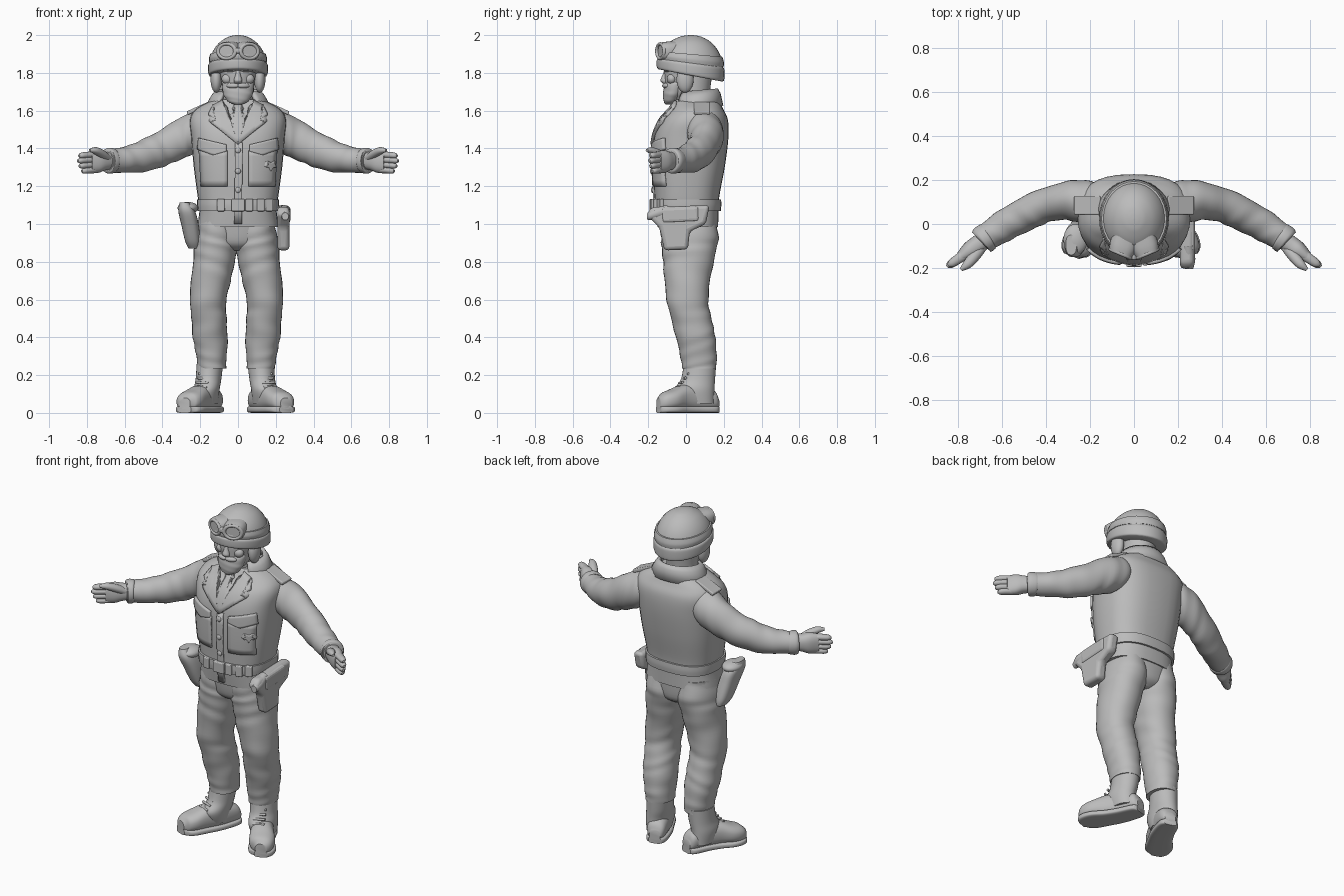
import bpy, bmesh, math
from mathutils import Vector

if "Cube" in bpy.data.objects:
    bpy.data.objects.remove(bpy.data.objects["Cube"])

grey = bpy.data.materials.new("plain grey")
grey.use_nodes = True
grey.diffuse_color = (0.5, 0.5, 0.5, 1)
grey.node_tree.nodes["Principled BSDF"].inputs["Base Color"].default_value = (0.5, 0.5, 0.5, 1)


def finish(name, bm, angle=40):
    bmesh.ops.recalc_face_normals(bm, faces=bm.faces)
    mesh = bpy.data.meshes.new(name)
    bm.to_mesh(mesh)
    bm.free()
    ob = bpy.data.objects.new(name, mesh)
    bpy.context.collection.objects.link(ob)
    mesh.materials.append(grey)
    bpy.ops.object.select_all(action='DESELECT')
    ob.select_set(True)
    bpy.context.view_layer.objects.active = ob
    bpy.ops.object.shade_smooth_by_angle(angle=math.radians(angle))
    return ob


def spline(rings, t):
    """Smooth interpolation through rings, t counted in spans."""
    i = min(int(t), len(rings) - 2)
    f = t - i
    p = [rings[max(0, min(len(rings) - 1, i + k))] for k in (-1, 0, 1, 2)]
    return [0.5 * (2 * b + (c - a) * f + (2 * a - 5 * b + 4 * c - d) * f * f
                   + (3 * b - a - 3 * c + d) * f ** 3) for a, b, c, d in zip(*p)]


def oval(theta, n):
    c, s = math.cos(theta), math.sin(theta)
    return (math.copysign(abs(c) ** (2 / n), c), math.copysign(abs(s) ** (2 / n), s))


def loft(name, rings, side=1, n=2.0, fold=0.0, steps=6, sides=32, shift=0.0, warp=None):
    """Skin rings of (x, y, z, half width, half height); side=-1 mirrors."""
    bm = bmesh.new()
    total = Vector(rings[-1][:3]) - Vector(rings[0][:3])
    upright = abs(total.normalized().z) > 0.75
    count = (len(rings) - 1) * steps
    samples = [spline(rings, i / steps) for i in range(count + 1)]
    loops = []
    for i, (x, y, z, a, b) in enumerate(samples):
        u, v = Vector((1, 0, 0)), Vector((0, 1, 0))
        if not upright:
            d = Vector(samples[min(i + 1, count)][:3]) - Vector(samples[max(i - 1, 0)][:3])
            v = Vector((0, 0, 1))
            u = v.cross(d).normalized()
        loop = []
        for k in range(sides):
            th = math.tau * k / sides
            c, s = oval(th, n)
            # Slanted cloth folds that fade around the limb and along it
            r = 1 + fold * math.sin(i + 3 * math.sin(th + .15 * i)) * (.6 + .4 * math.sin(th * 2 + .7 * i))
            p = Vector((x, y, z)) + u * (a * c * r) + v * (b * s * r)
            if warp:
                p = warp(p)
            loop.append(bm.verts.new((side * p.x + shift, p.y, p.z)))
        loops.append(loop)
    for l0, l1 in zip(loops, loops[1:]):
        for k in range(sides):
            bm.faces.new((l0[k], l0[k - 1], l1[k - 1], l1[k]))
    bm.faces.new(loops[0])
    bm.faces.new(loops[-1])
    return finish(name, bm)


def ball(name, loc, scale, rot=0.0):
    bpy.ops.mesh.primitive_uv_sphere_add(segments=24, ring_count=14, location=loc, rotation=(0, 0, rot))
    ob = bpy.context.object
    ob.name, ob.scale = name, scale
    ob.data.materials.append(grey)
    bpy.ops.object.shade_smooth()


def bevel(ob, width):
    m = ob.modifiers.new("soft edges", 'BEVEL')
    m.width, m.segments = width, 3


def box(name, loc, size, rot=(0, 0, 0), soft=0.006):
    bpy.ops.mesh.primitive_cube_add(size=1, location=loc, rotation=rot)
    ob = bpy.context.object
    ob.name, ob.scale = name, size
    bpy.ops.object.transform_apply(location=False, rotation=False, scale=True)
    ob.data.materials.append(grey)
    bevel(ob, soft)


# Jacket body
N = 2.6
torso = [(0, .01, .985, .216, .16), (0, .005, 1.08, .204, .168), (0, .005, 1.15, .214, .172),
         (0, .015, 1.3, .234, .19), (0, .027, 1.45, .247, .197), (0, .045, 1.55, .255, .177),
         (0, .058, 1.61, .22, .138), (0, .06, 1.66, .125, .112)]
loft("jacket_body", torso, n=N)


def chest(x, z):
    """Front surface of the jacket."""
    lo, hi = 0.0, len(torso) - 1.0
    for _ in range(24):
        mid = (lo + hi) / 2
        if spline(torso, mid)[2] < z:
            lo = mid
        else:
            hi = mid
    _, y, _, a, b = spline(torso, lo)
    return y - b * max(0.05, 1 - min(1, abs(x) / a) ** N) ** (1 / N)


def patch(name, outline, thick=0.016, side=1):
    """Cloth plate laid on the jacket front, outline in (x, z)."""
    bm = bmesh.new()
    bm.faces.new([bm.verts.new((side * x, 0, z)) for x, z in outline])
    bmesh.ops.triangulate(bm, faces=bm.faces)
    bmesh.ops.subdivide_edges(bm, edges=bm.edges, cuts=5, use_grid_fill=True)
    for v in bm.verts:
        v.co.y = chest(v.co.x, v.co.z) - 0.003
    m = finish(name, bm).modifiers.new("cloth", 'SOLIDIFY')
    m.thickness, m.offset = thick, 0


patch("placket", [(-.02, 1.0), (.02, 1.0), (.025, 1.43), (-.015, 1.43)], 0.01)
patch("tie", [(-.02, 1.64), (.02, 1.64), (.014, 1.59), (.032, 1.47), (0, 1.42), (-.032, 1.47), (-.014, 1.59)], 0.02)
for z in (1.39, 1.28, 1.18):
    ball("button", (0, chest(0, z) - .008, z), (.015, .008, .015))
star = [((.03 if k % 2 else .015) * math.sin(k * math.pi / 5) + .17,
         (.03 if k % 2 else .015) * math.cos(k * math.pi / 5) + 1.31) for k in range(10)]
patch("star_badge", star, 0.024)

# Turned-up collar, open at the throat
bm = bmesh.new()
rows = []
for k in range(25):
    a = math.radians(-50 + 280 * k / 24)
    c, s = math.cos(a), math.sin(a)
    rows.append([bm.verts.new(p) for p in ((.112 * c, .06 + .10 * s, 1.702 + .01 * s),
                                           (.135 * c, .058 + .116 * s, 1.672 + .016 * s),
                                           (.172 * c, .056 + .132 * s, 1.605 + .02 * s))])
for r0, r1 in zip(rows, rows[1:]):
    for j in (0, 1):
        bm.faces.new((r0[j], r0[j + 1], r1[j + 1], r1[j]))
m = finish("collar", bm).modifiers.new("cloth", 'SOLIDIFY')
m.thickness, m.offset = 0.02, 0

# Belt, buckle, pouches
loft("belt", [(0, .004, 1.07, .214, .18), (0, .004, 1.1, .217, .183), (0, .004, 1.13, .218, .182)], n=N)
box("buckle", (0, -.183, 1.1), (.07, .022, .065))
for x in (-.09, .06, .12, .165):
    box("belt_pouch", (x, chest(x, 1.1) - .014, 1.1), (.04, .022, .065), (0, 0, x * 1.8))

# Head, beard and nose
loft("neck", [(0, .04, 1.58, .085, .085), (0, .035, 1.68, .085, .09), (0, .04, 1.8, .09, .1)])
loft("face", [(0, -.035, 1.66, .05, .06), (0, -.02, 1.7, .078, .085), (0, -.012, 1.76, .09, .1),
              (0, -.005, 1.82, .1, .108), (0, 0, 1.9, .1, .1)])
loft("beard", [(0, -.088, 1.632, .02, .02), (0, -.08, 1.65, .055, .038), (0, -.068, 1.69, .078, .053),
               (0, -.055, 1.735, .084, .06), (0, -.045, 1.76, .075, .052)], fold=.02)
loft("nose", [(0, -.11, 1.745, .018, .013), (0, -.115, 1.76, .022, .02), (0, -.107, 1.79, .014, .017),
              (0, -.1, 1.82, .012, .014)])


# Helmet with tilted rim, band and strap
def tilt_rim(p):
    p.z -= .19 * (p.y - .02) * max(0, 1 - (p.z - 1.79) / .2)
    return p


dome = [(0, .025, 1.795, .14, .165), (0, .025, 1.84, .15, .172)]
dome += [(0, .025, 1.84 + .16 * math.sin(e), .15 * math.cos(e), .172 * math.cos(e))
         for e in (.3, .6, .9, 1.2, 1.4, 1.55)]
loft("helmet", dome, warp=tilt_rim)
loft("helmet_rim", [(0, .024, 1.787, .148, .168), (0, .024, 1.797, .157, .178), (0, .024, 1.84, .158, .179),
                    (0, .024, 1.853, .15, .172)], warp=tilt_rim)
loft("goggle_strap", [(0, .025, 1.855, .152, .174), (0, .025, 1.875, .154, .176), (0, .025, 1.9, .147, .168)],
     warp=tilt_rim)
box("goggle_bridge", (0, -.148, 1.918), (.035, .03, .03), soft=.01)

for s in (1, -1):
    tag = "left_" if s > 0 else "right_"
    # Goggles
    loft(tag + "goggle_frame", [(.035, -.06, 1.913, .064, .054), (.05, -.105, 1.913, .062, .052),
                                (.06, -.136, 1.915, .054, .045)], s, n=2.6)
    bpy.ops.mesh.primitive_torus_add(location=(s * .06, -.135, 1.915), major_radius=.041, minor_radius=.009,
                                     rotation=(math.pi / 2, 0, s * .4))
    rim = bpy.context.object
    rim.name, rim.scale = tag + "goggle_rim", (1.2, .95, 1)
    rim.data.materials.append(grey)
    bpy.ops.object.shade_smooth()
    # Face details
    ball(tag + "ear_flap", (s * .115, -.005, 1.765), (.03, .045, .07))
    ball(tag + "brow", (s * .04, -.1, 1.818), (.036, .014, .014), s * .35)
    ball(tag + "cheek", (s * .055, -.075, 1.768), (.032, .026, .028))
    ball(tag + "moustache", (s * .028, -.108, 1.732), (.034, .016, .014), s * .3)
    # Lapels, pockets, epaulettes
    patch(tag + "lapel", [(.0, 1.42), (.085, 1.49), (.145, 1.535), (.11, 1.545), (.155, 1.575),
                          (.13, 1.625), (.08, 1.65), (.04, 1.56)], 0.024, s)
    patch(tag + "chest_pocket", [(.055, 1.2), (.195, 1.2), (.205, 1.39), (.055, 1.39)], 0.01, s)
    patch(tag + "pocket_flap", [(.06, 1.42), (.205, 1.455), (.21, 1.395), (.13, 1.365), (.06, 1.385)], 0.02, s)
    box(tag + "epaulette", (s * .21, .085, 1.613), (.13, .085, .02), (0, s * .42, 0))
    # Sleeve and cuff
    loft(tag + "sleeve", [(.15, .085, 1.49, .08, .085), (.22, .1, 1.487, .098, .108), (.3, .105, 1.455, .088, .112),
                          (.4, .085, 1.402, .077, .1), (.5, .04, 1.363, .076, .086), (.6, -.015, 1.34, .069, .069),
                          (.68, -.068, 1.335, .06, .06)], s, fold=.04)
    loft(tag + "cuff", [(.655, -.052, 1.335, .06, .06), (.665, -.058, 1.335, .065, .067),
                        (.688, -.074, 1.335, .065, .067), (.695, -.08, 1.335, .054, .056)], s)
    # Hand
    loft(tag + "palm", [(.67, -.065, 1.335, .04, .044), (.71, -.095, 1.333, .042, .05),
                        (.745, -.12, 1.33, .04, .06), (.785, -.15, 1.327, .026, .056)], s, n=2.3)
    for k, reach in enumerate((.045, .058, .066, .06)):
        z = 1.285 + .027 * k
        loft(tag + "finger", [(.75, -.128, z, .02, .016), (.78, -.147, z, .023, .0175),
                              (.775 + reach * .85, -.142 - reach * .6, z - .003, .019, .016),
                              (.782 + reach, -.147 - reach * .72, z - .005, .007, .007)], s, sides=14)
    loft(tag + "thumb", [(.685, -.1, 1.345, .022, .022), (.72, -.142, 1.37, .025, .024),
                         (.755, -.182, 1.388, .021, .019), (.785, -.207, 1.39, .008, .008)], s, sides=16)
    # Trouser leg
    loft(tag + "trouser_leg", [(.098, .01, 1.03, .1, .145), (.104, .018, .93, .112, .152), (.112, .016, .85, .113, .142),
                               (.128, .008, .74, .107, .125), (.15, .008, .6, .097, .11), (.145, .028, .5, .092, .107),
                               (.14, .052, .4, .092, .104), (.132, .066, .3, .08, .096), (.13, .07, .235, .074, .09)],
         s, n=2.2, fold=.03, shift=-.008)
    # Boot
    loft(tag + "boot_shaft", [(.15, .06, .05, .06, .09), (.152, .045, .12, .068, .105),
                              (.142, .064, .18, .068, .09), (.135, .074, .26, .07, .086)], s, shift=-.014)
    foot = [(.106, .168, .05, .032, .028), (.115, .14, .07, .052, .052), (.15, .05, .08, .06, .07),
            (.19, -.02, .08, .064, .068), (.232, -.08, .068, .072, .055), (.258, -.12, .06, .06, .046),
            (.269, -.146, .05, .032, .03)]
    loft(tag + "boot_foot", foot, s, n=2.4, shift=-.014)
    loft(tag + "boot_sole", [(x, y, .018, a + .005, .018) for x, y, z, a, b in foot], s, n=4, shift=-.014)
    for k in range(5):
        x, y, z = .185 - .007 * k, -.052 + .016 * k, .135 + .022 * k
        loft(tag + "boot_lace", [(x - .035, y, z, .007, .007), (x + .03, y + .018, z + .006, .007, .007)],
             s, shift=-.014, sides=10)

# Hips joining the legs
loft("trouser_hips", [(0, .02, .86, .06, .09), (0, .018, .9, .15, .135), (0, .014, 1.0, .195, .15)], n=2.4)

# Left holster, open shape with a flap
bm = bmesh.new()
side_shape = [(-.18, 1.09), (.125, 1.1), (.105, 1.0), (.02, .96), (.01, .865), (-.115, .86), (-.14, .98), (-.21, 1.05)]
face = bm.faces.new([bm.verts.new((.208, y, z)) for y, z in side_shape])
new = bmesh.ops.extrude_face_region(bm, geom=[face])["geom"]
bmesh.ops.translate(bm, verts=[g for g in new if isinstance(g, bmesh.types.BMVert)], vec=(.064, 0, 0))
bevel(finish("left_holster", bm), .02)
box("left_holster_flap", (.25, -.03, 1.05), (.055, .2, .085), (.05, 0, 0), .018)
loft("left_pistol_grip", [(.245, -.1, 1.07, .026, .03), (.25, -.16, 1.055, .028, .03), (.25, -.205, 1.04, .018, .02)])

# Right holster, leaning forward
loft("right_holster", [(-.232, -.01, .87, .03, .045), (-.24, -.025, .91, .04, .06), (-.255, -.055, 1.0, .046, .07),
                       (-.272, -.078, 1.07, .044, .072), (-.285, -.095, 1.115, .024, .045)], n=2.6)
ball("right_pistol_grip", (-.265, -.07, 1.085), (.055, .07, .032))
